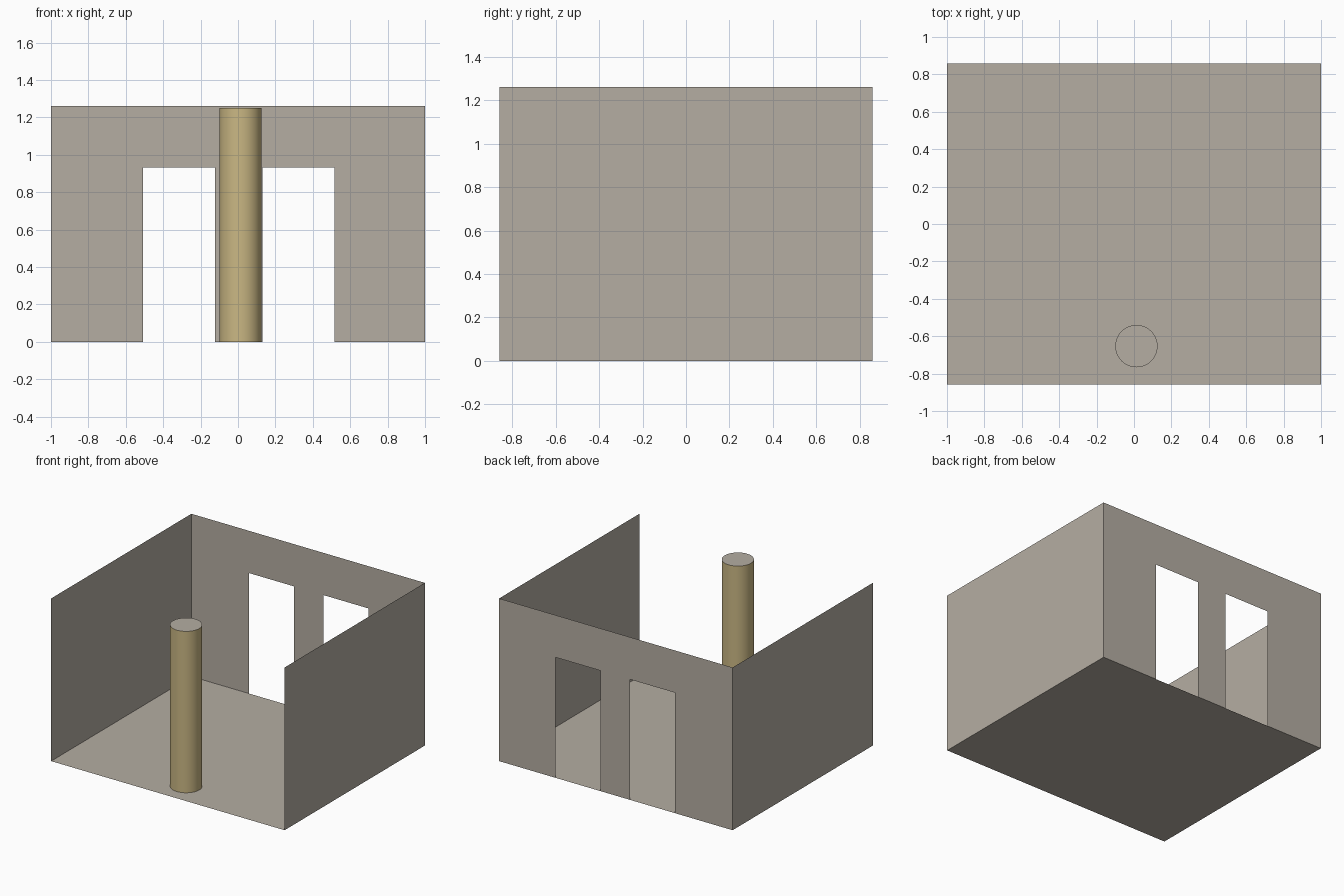
import bpy, bmesh
from mathutils import Matrix

if "Cube" in bpy.data.objects:
    bpy.data.objects.remove(bpy.data.objects["Cube"])

W, D, H = 1.0, 0.858, 1.26        # half width, half depth, wall height
DOOR_H = 0.933


def material(name, rgb):
    m = bpy.data.materials.new(name)
    m.diffuse_color = (*rgb, 1)
    m.use_nodes = True
    m.node_tree.nodes["Principled BSDF"].inputs["Base Color"].default_value = m.diffuse_color
    return m


stone = material("warm grey plaster", (0.46, 0.42, 0.365))
sand = material("sand yellow", (0.59, 0.475, 0.23))


def make_object(name, bm, *mats):
    me = bpy.data.meshes.new(name)
    bm.to_mesh(me)
    bm.free()
    ob = bpy.data.objects.new(name, me)
    bpy.context.collection.objects.link(ob)
    for m in mats:
        me.materials.append(m)
    return ob


def sheet(name, points):
    """Single flat paper-thin panel from its outline."""
    bm = bmesh.new()
    bm.faces.new([bm.verts.new(p) for p in points])
    return make_object(name, bm, stone)


# Floor
sheet("floor", [(-W, -D, 0), (W, -D, 0), (W, D, 0), (-W, D, 0)])

# Side walls, facing into the room
sheet("left_wall", [(-W, -D, 0), (-W, D, 0), (-W, D, H), (-W, -D, H)])
sheet("right_wall", [(W, D, 0), (W, -D, 0), (W, -D, H), (W, D, H)])

# Back wall: one outline stepping around the two doorways
outline = [(-W, 0)]
for x0, x1 in ((-0.507, -0.122), (0.132, 0.517)):
    outline += [(x0, 0), (x0, DOOR_H), (x1, DOOR_H), (x1, 0)]
outline += [(W, 0), (W, H), (-W, H)]
sheet("back_wall", [(x, D, z) for x, z in outline])

# Round column at the open front, with a plaster-coloured top
bm = bmesh.new()
COL_H = 1.25
bmesh.ops.create_cone(bm, cap_ends=True, segments=48, radius1=0.113, radius2=0.113,
                      depth=COL_H, matrix=Matrix.Translation((0.013, -0.653, COL_H / 2)))
bm.normal_update()
bmesh.ops.delete(bm, geom=[f for f in bm.faces if f.normal.z < -0.9], context='FACES_ONLY')
for f in bm.faces:
    f.material_index = 1 if f.normal.z > 0.9 else 0
column = make_object("column", bm, sand, stone)
bpy.context.view_layer.objects.active = column
column.select_set(True)
bpy.ops.object.shade_smooth_by_angle()
